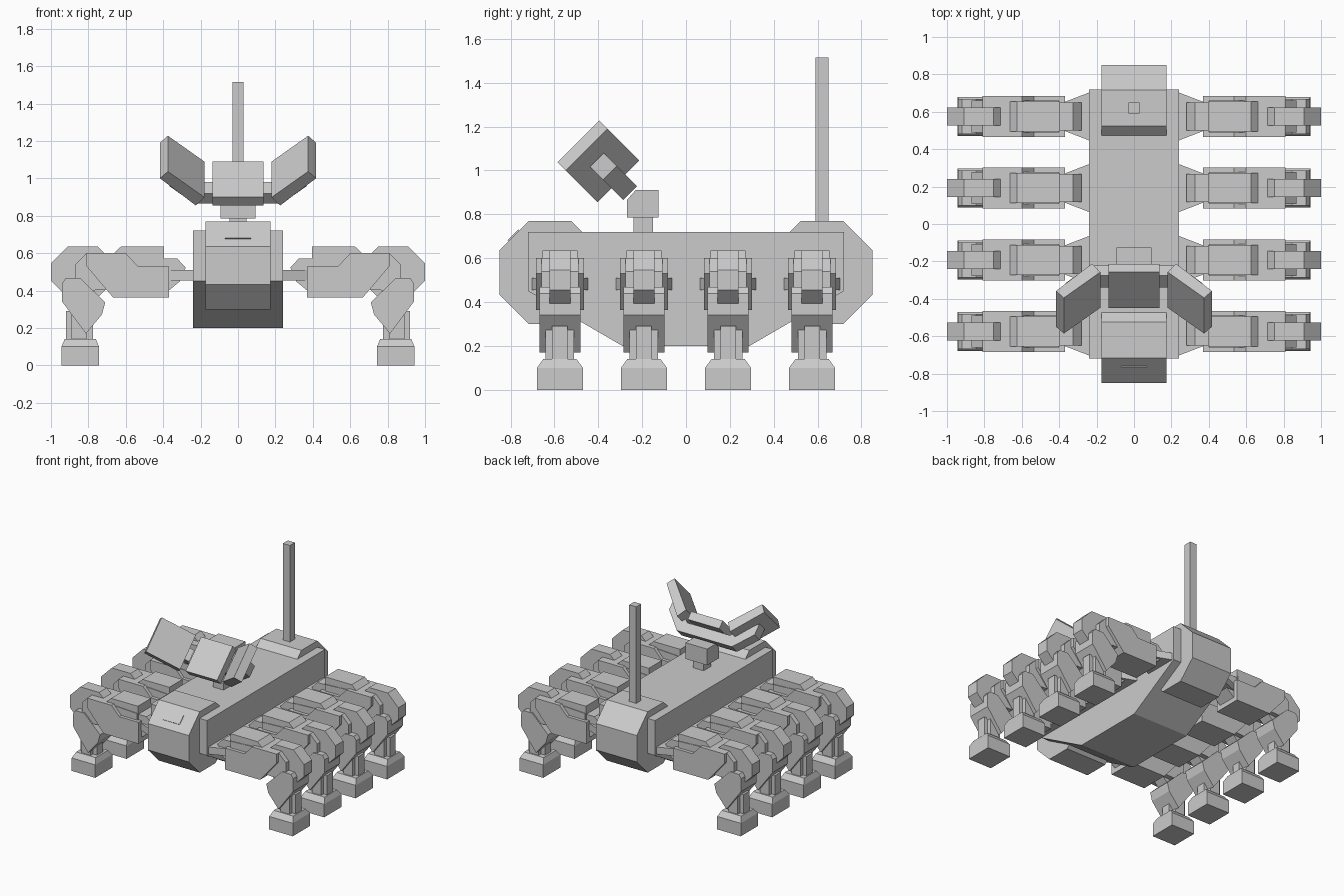
import bpy, bmesh, math
from mathutils import Vector, Matrix

if "Cube" in bpy.data.objects:
    bpy.data.objects.remove(bpy.data.objects["Cube"])

grey = bpy.data.materials.new("light_grey")
grey.diffuse_color = (0.6, 0.6, 0.6, 1)
grey.use_nodes = True
grey.node_tree.nodes["Principled BSDF"].inputs["Base Color"].default_value = grey.diffuse_color


def finish(name, bm, matrix=None):
    if matrix:
        bm.transform(matrix)
    bmesh.ops.recalc_face_normals(bm, faces=bm.faces)
    me = bpy.data.meshes.new(name)
    bm.to_mesh(me)
    bm.free()
    me.materials.append(grey)
    ob = bpy.data.objects.new(name, me)
    bpy.context.collection.objects.link(ob)
    return ob


def prism(name, pts, lo, hi, place, matrix=None):
    """Extrude a 2D profile from lo to hi; place maps (a, b, depth) to xyz."""
    bm = bmesh.new()
    face = bm.faces.new([bm.verts.new(place(a, b, lo)) for a, b in pts])
    ext = bmesh.ops.extrude_face_region(bm, geom=[face])
    move = Vector(place(0, 0, hi)) - Vector(place(0, 0, lo))
    bmesh.ops.translate(bm, vec=move, verts=[v for v in ext["geom"] if isinstance(v, bmesh.types.BMVert)])
    return finish(name, bm, matrix)


def block(name, x0, x1, y0, y1, z0, z1, taper=None):
    """Box; taper = (axis, scale_a, scale_b) shrinks the far end on that axis."""
    bm = bmesh.new()
    bmesh.ops.create_cube(bm, size=1)
    if taper:
        axis, sa, sb = taper
        others = [i for i in range(3) if i != axis]
        for v in bm.verts:
            if v.co[axis] > 0:
                v.co[others[0]] *= sa
                v.co[others[1]] *= sb
    m = Matrix.Translation(((x0 + x1) / 2, (y0 + y1) / 2, (z0 + z1) / 2)) @ \
        Matrix.Diagonal((x1 - x0, y1 - y0, z1 - z0, 1))
    return finish(name, bm, m)


def side(a, b, d):      # profile in yz, depth along x
    return (d, a, b)


def front(a, b, d):     # profile in xz, depth along y
    return (a, d, b)


def octagon(a0, a1, b0, b1, c):
    return [(a0 + c, b0), (a1 - c, b0), (a1, b0 + c), (a1, b1 - c),
            (a1 - c, b1), (a0 + c, b1), (a0, b1 - c), (a0, b0 + c)]


# Hull with sloped belly, nose and tail housings
prism("hull", [(-.72, .72), (-.72, .45), (-.29, .2), (.29, .2), (.72, .45), (.72, .72)],
      -.24, .24, side)
prism("nose_housing", octagon(-.85, -.39, .3, .77, .133), -.175, .175, side)
prism("tail_housing", octagon(.39, .85, .3, .77, .133), -.175, .175, side)
prism("nose_plate", [(-.81, .677), (-.76, .727), (-.764, .731), (-.814, .681)], -.07, .07, side)
block("antenna", -.03, .03, .59, .65, .75, 1.515)

# Swivel mount
block("swivel_neck", -.045, .045, -.24, -.15, .7, .8)
prism("swivel_head", [(-.27, .785), (-.125, .785), (-.125, .91), (-.23, .91), (-.27, .865)],
      -.093, .093, side)

# Dish panels: profile in (x, normal), extruded along the panel, tilted 45 degrees
s = math.sqrt(.5)
tilt = Matrix.Translation((0, -.308, .95)) @ Matrix(
    ((1, 0, 0, 0), (0, s, -s, 0), (0, s, s, 0), (0, 0, 0, 1)))
prism("dish_centre", [(-.135, 0), (.135, 0), (.135, .063), (-.135, .063)], -.135, .135, front, tilt)
prism("dish_bracket", [(-.235, -.075), (.235, -.075), (.365, .055), (.365, .14),
                       (.18, 0), (-.18, 0), (-.365, .14), (-.365, .055)],
      -.045, .045, front, tilt)
for sx, tag in ((1, "right"), (-1, "left")):
    prism("dish_wing_" + tag, [(sx * x, n) for x, n in
          ((.375, .258), (.417, .206), (.225, 0), (.18, .063))], -.135, .135, front, tilt)

# Leg layers: name, half width, profile in xz
LAYERS = [
    ("hip_joint", .075, [(.42, .572), (.326, .572), (.28, .524), (.31, .45), (.37, .4), (.42, .4)]),
    ("thigh", .11, [(.37, .364), (.668, .364), (.81, .53), (.81, .6), (.6, .6), (.535, .53), (.37, .53)]),
    ("thigh_top", .08, [(.396, .45), (.396, .636), (.625, .636), (.663, .6), (.663, .45)]),
    ("knee_core", .085, [(.4, .42), (.4, .58), (.81, .6), (.87, .54), (.87, .45), (.8, .4)]),
    ("knee_guard", .048, octagon(.66, 1.0, .364, .636, .09)),
    ("shin", .094, [(.94, .44), (.92, .468), (.845, .468), (.71, .337), (.727, .273), (.813, .17), (.94, .34)]),
    ("ankle_rod", .035, [(.775, .1), (.92, .1), (.92, .29), (.775, .29)]),
    ("ankle_sleeve", .065, [(.81, .1), (.89, .1), (.89, .29), (.81, .29)]),
]


def leg_pair(y, i):
    parts = [prism(f"{n}_{i}", p, y - h, y + h, front) for n, h, p in LAYERS]
    parts.append(block(f"hip_mount_{i}", .235, .37, y - .13, y + .13, .455, .51, (0, .6, 1)))
    parts.append(block(f"foot_{i}", .743, .944, y - .105, y + .105, 0, .1))
    parts.append(block(f"foot_top_{i}", .743, .944, y - .105, y + .105, .1, .14, (2, .83, .72)))
    for ob in parts:
        ob.modifiers.new("mirror", "MIRROR")    # copy to the other side


for i, y in enumerate((-.575, -.192, .192, .575), 1):
    leg_pair(y, i)
